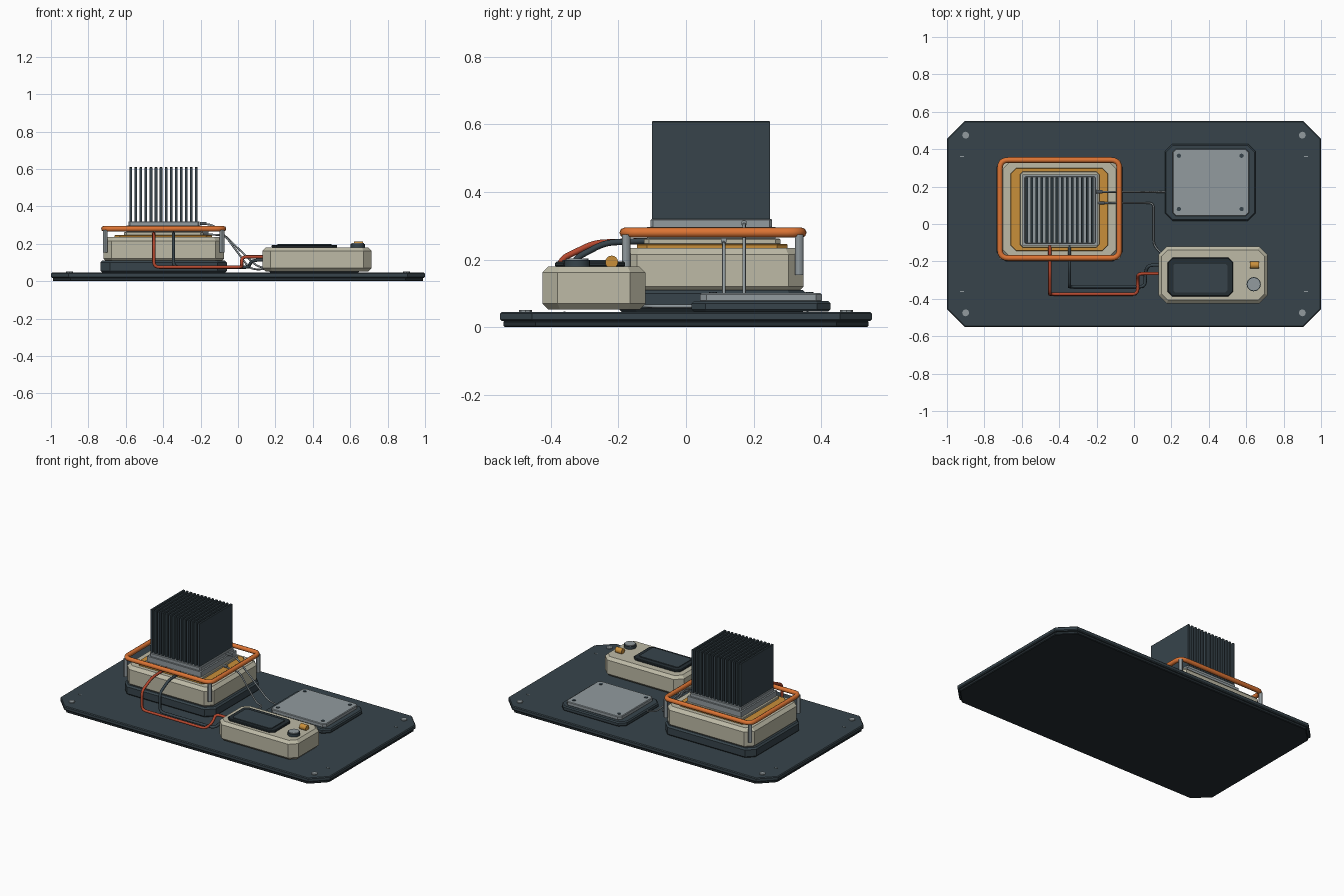
import bpy
import bmesh
import math
from mathutils import Vector

old = bpy.data.objects.get("Cube")
if old:
    bpy.data.objects.remove(old, do_unlink=True)


def material(name, hex_code):
    srgb = [int(hex_code[i:i + 2], 16) / 255 for i in (0, 2, 4)]
    col = [c / 12.92 if c < 0.04 else ((c + 0.055) / 1.055) ** 2.4 for c in srgb] + [1]
    m = bpy.data.materials.new(name)
    m.use_nodes = True
    m.diffuse_color = col
    m.node_tree.nodes["Principled BSDF"].inputs["Base Color"].default_value = col
    return m


slate = material("dark slate", "37444B")
black = material("near black", "252E33")
cream = material("warm cream", "BDBAA6")
grey = material("metal grey", "929B9F")
orange = material("orange", "DC7434")
amber = material("amber", "C98F3A")
red = material("wire red", "B5482F")


def finish(name, bm, mat):
    bmesh.ops.recalc_face_normals(bm, faces=bm.faces)
    mesh = bpy.data.meshes.new(name)
    bm.to_mesh(mesh)
    bm.free()
    mesh.materials.append(mat)
    obj = bpy.data.objects.new(name, mesh)
    bpy.context.collection.objects.link(obj)
    return obj


def plate(name, x, y, z, mat, cut=0.0, bevel=0.0):
    """Block with clipped corners and chamfered top and bottom rims."""
    bm = bmesh.new()
    levels = [(z[0], 0), (z[1], 0)]
    if bevel:
        levels = [(z[0], bevel), (z[0] + bevel, 0), (z[1] - bevel, 0), (z[1], bevel)]
    rings = []
    for h, i in levels:
        a, b, c, d = x[0] + i, x[1] - i, y[0] + i, y[1] - i
        k = max(cut - 0.59 * i, 0)
        if cut:
            pts = [(a + k, c), (b - k, c), (b, c + k), (b, d - k),
                   (b - k, d), (a + k, d), (a, d - k), (a, c + k)]
        else:
            pts = [(a, c), (b, c), (b, d), (a, d)]
        rings.append([bm.verts.new((px, py, h)) for px, py in pts])
    bm.faces.new(rings[0])
    bm.faces.new(rings[-1])
    n = len(rings[0])
    for low, high in zip(rings, rings[1:]):
        for j in range(n):
            bm.faces.new((low[j], low[(j + 1) % n], high[(j + 1) % n], high[j]))
    return finish(name, bm, mat)


def smooth(obj):
    for o in bpy.context.selected_objects:
        o.select_set(False)
    obj.select_set(True)
    bpy.context.view_layer.objects.active = obj
    bpy.ops.object.shade_smooth_by_angle()


def cylinder(name, centre, r, depth, mat, sides=16, axis="Z"):
    bm = bmesh.new()
    bmesh.ops.create_cone(bm, cap_ends=True, segments=sides, radius1=r, radius2=r, depth=depth)
    obj = finish(name, bm, mat)
    obj.location = centre
    if axis == "X":
        obj.rotation_euler.y = math.pi / 2
    smooth(obj)
    return obj


def tube(name, points, r, mat, corner=0.03, closed=False):
    """Round tube along a path whose corners are rounded off."""
    pts = [Vector(p) for p in points]
    path = []
    for i, p in enumerate(pts):
        if not closed and i in (0, len(pts) - 1):
            path.append(p)
            continue
        u, v = pts[i - 1] - p, pts[(i + 1) % len(pts)] - p
        a = p + u.normalized() * min(corner, u.length * 0.45)
        b = p + v.normalized() * min(corner, v.length * 0.45)
        for s in range(6):
            t = s / 5
            path.append(a * (1 - t) ** 2 + p * 2 * t * (1 - t) + b * t ** 2)
    curve = bpy.data.curves.new(name, "CURVE")
    curve.dimensions = "3D"
    curve.bevel_depth = r
    curve.bevel_resolution = 2
    curve.use_fill_caps = True
    spline = curve.splines.new("POLY")
    spline.points.add(len(path) - 1)
    for sp, p in zip(spline.points, path):
        sp.co = (*p, 1)
    spline.use_cyclic_u = closed
    curve.materials.append(mat)
    obj = bpy.data.objects.new(name, curve)
    bpy.context.collection.objects.link(obj)
    return obj


# Base board with corner bolts and small edge marks
plate("board_lower", (-0.99, 0.99), (-0.54, 0.54), (0, 0.02), black, 0.095, 0.004)
plate("board_upper", (-1, 1), (-0.55, 0.55), (0.018, 0.045), slate, 0.095, 0.005)
for sx in (-1, 1):
    for sy in (-1, 1):
        cylinder("board_bolt", (sx * 0.9, sy * 0.475, 0.045), 0.019, 0.012, grey, 8)
        plate("board_mark", (sx * 0.92 - 0.01, sx * 0.92 + 0.01),
              (sy * 0.36 - 0.003, sy * 0.36 + 0.003), (0.044, 0.047), grey)

# Main housing
plate("housing_base", (-0.735, -0.06), (-0.2, 0.355), (0.045, 0.11), slate, 0.05, 0.01)
plate("housing_body", (-0.72, -0.075), (-0.19, 0.348), (0.1, 0.235), cream, 0.045, 0.02)
plate("amber_plate", (-0.66, -0.14), (-0.145, 0.3), (0.23, 0.247), amber, 0.03, 0.003)
plate("top_plate", (-0.61, -0.185), (-0.125, 0.28), (0.245, 0.262), cream, 0.015, 0.003)
plate("cooler_pedestal", (-0.595, -0.195), (-0.115, 0.265), (0.26, 0.297), grey)

# Heat sink
plate("heatsink_base", (-0.585, -0.205), (-0.105, 0.255), (0.293, 0.32), grey, 0.008, 0.003)
FINS = 14
for i in range(FINS):
    cx = -0.573 + i * 0.35 / (FINS - 1)
    plate("heatsink_fin", (cx - 0.007, cx + 0.007), (-0.1, 0.248), (0.318, 0.61), slate, 0, 0.002)

# Guard rail on four posts
X0, X1, Y0, Y1 = -0.717, -0.078, -0.182, 0.342
tube("guard_rail", [(X0, Y0, 0.28), (X1, Y0, 0.28), (X1, Y1, 0.28), (X0, Y1, 0.28)],
     0.015, orange, 0.045, True)
for px in (X0 + 0.007, X1 - 0.007):
    for py in (Y0 + 0.005, Y1 - 0.007):
        cylinder("rail_post", (px, py, 0.214), 0.013, 0.12, grey, 12)

# Control box
plate("control_box", (0.13, 0.715), (-0.425, -0.12), (0.052, 0.18), cream, 0.045, 0.018)
plate("screen_frame", (0.18, 0.53), (-0.387, -0.18), (0.178, 0.194), black, 0.025, 0.004)
plate("screen", (0.21, 0.5), (-0.365, -0.213), (0.19, 0.199), slate, 0.01)
cylinder("knob_skirt", (0.64, -0.322, 0.188), 0.038, 0.022, slate, 20)
cylinder("knob_cap", (0.64, -0.322, 0.197), 0.033, 0.014, grey, 20)
cylinder("control_button", (0.645, -0.22, 0.193), 0.019, 0.048, amber, 16, "X")

# Sensor pad
plate("pad_base", (0.165, 0.65), (0.017, 0.428), (0.046, 0.077), slate, 0.04, 0.007)
plate("pad_top", (0.207, 0.615), (0.042, 0.402), (0.075, 0.101), grey, 0.018, 0.004)
for px in (0.24, 0.575):
    for py in (0.08, 0.365):
        cylinder("pad_screw", (px, py, 0.101), 0.012, 0.006, slate, 8)

# Power wires
tube("red_wire", [(-0.45, -0.11, 0.256), (-0.45, -0.27, 0.25), (-0.45, -0.375, 0.2),
                  (-0.45, -0.375, 0.075), (0.02, -0.375, 0.075), (0.02, -0.3, 0.085),
                  (0.02, -0.265, 0.13), (0.14, -0.265, 0.13)], 0.009, red)
tube("dark_wire", [(-0.345, -0.11, 0.256), (-0.345, -0.24, 0.25), (-0.345, -0.335, 0.2),
                   (-0.345, -0.335, 0.075), (0.06, -0.335, 0.075), (0.06, -0.26, 0.085),
                   (0.075, -0.22, 0.11), (0.14, -0.22, 0.115)], 0.009, slate)

# Sensor wires with their lugs
tube("pad_wire", [(-0.2, 0.172, 0.308), (-0.13, 0.172, 0.3), (0.1, 0.172, 0.08),
                  (0.18, 0.172, 0.062)], 0.005, grey)
tube("box_wire", [(-0.2, 0.112, 0.252), (-0.07, 0.112, 0.245), (0.06, 0.112, 0.07),
                  (0.105, 0.112, 0.062), (0.105, -0.115, 0.062), (0.15, -0.16, 0.065)],
     0.005, grey)
cylinder("upper_lug", (-0.185, 0.172, 0.308), 0.009, 0.035, grey, 10, "X")
cylinder("lower_lug", (-0.175, 0.112, 0.256), 0.009, 0.035, grey, 10, "X")
